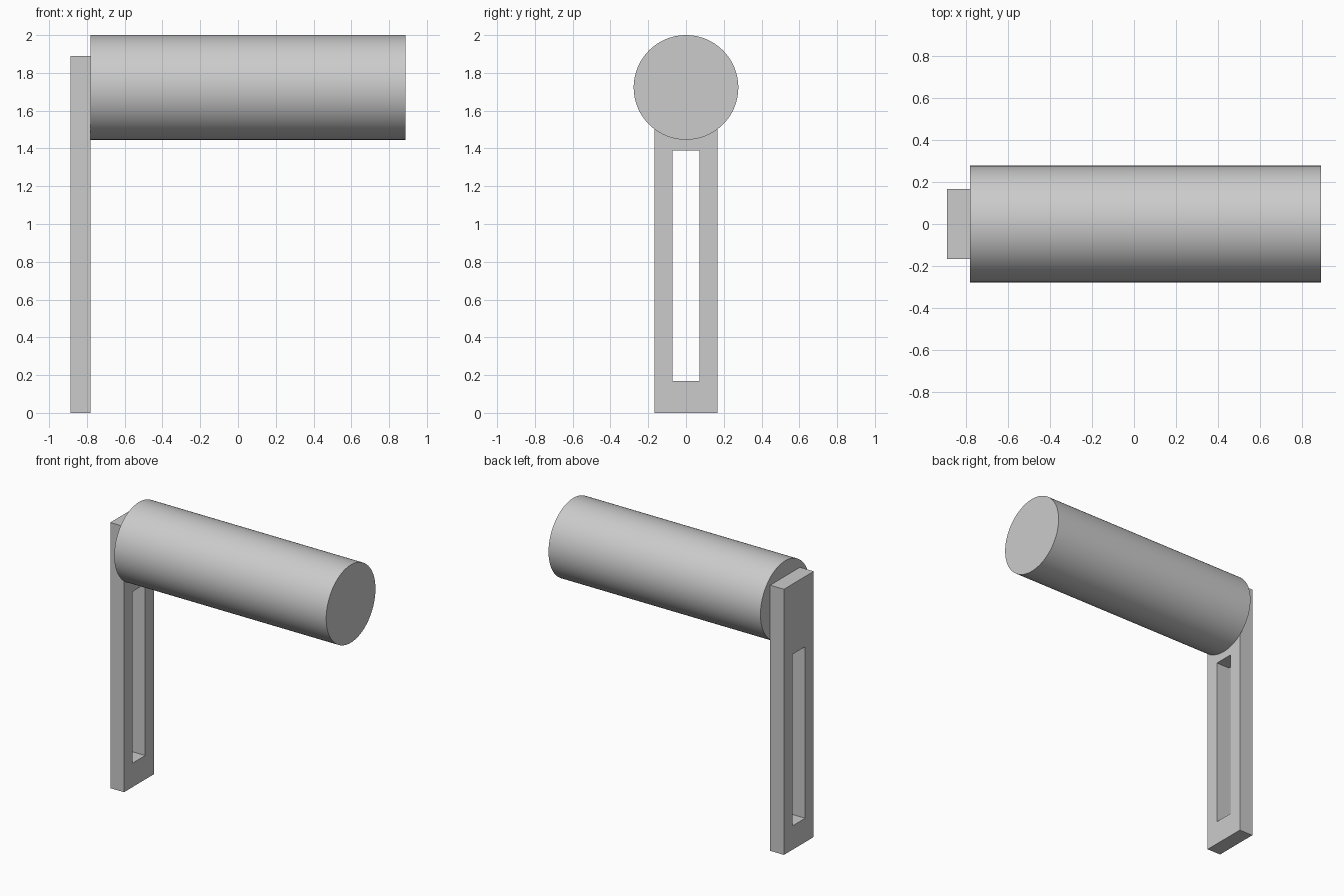
import bpy
import bmesh
import math
from mathutils import Matrix, Vector

cube = bpy.data.objects.get("Cube")
if cube:
    bpy.data.objects.remove(cube, do_unlink=True)

grey = bpy.data.materials.new("light_grey")
grey.use_nodes = True
colour = (0.6, 0.6, 0.6, 1)
grey.diffuse_color = colour
grey.node_tree.nodes["Principled BSDF"].inputs["Base Color"].default_value = colour

BACK_X, JOIN_X, END_X = -0.888, -0.78, 0.888
RADIUS = 0.277


def add_object(name, bm):
    bmesh.ops.recalc_face_normals(bm, faces=bm.faces)
    mesh = bpy.data.meshes.new(name)
    bm.to_mesh(mesh)
    bm.free()
    mesh.materials.append(grey)
    obj = bpy.data.objects.new(name, mesh)
    bpy.context.collection.objects.link(obj)
    return obj


def rectangle(bm, half_width, low, high):
    corners = ((-half_width, low), (half_width, low), (half_width, high), (-half_width, high))
    return [bm.verts.new((BACK_X, y, z)) for y, z in corners]


# Upright plate: a rectangular ring around the slot, extruded to thickness
bm = bmesh.new()
outer = rectangle(bm, 0.167, 0, 1.89)
inner = rectangle(bm, 0.071, 0.17, 1.39)
for i in range(4):
    j = (i + 1) % 4
    bm.faces.new((outer[i], outer[j], inner[j], inner[i]))
ring = bmesh.ops.extrude_face_region(bm, geom=bm.faces[:], use_keep_orig=True)
moved = [g for g in ring["geom"] if isinstance(g, bmesh.types.BMVert)]
bmesh.ops.translate(bm, verts=moved, vec=Vector((JOIN_X - BACK_X, 0, 0)))
add_object("slotted_upright", bm)

# Horizontal cylinder projecting from the upright
bm = bmesh.new()
place = Matrix.Translation(((JOIN_X + END_X) / 2, 0, 2 - RADIUS)) @ Matrix.Rotation(math.pi / 2, 4, "Y")
bmesh.ops.create_cone(bm, cap_ends=True, segments=96, radius1=RADIUS, radius2=RADIUS,
                      depth=END_X - JOIN_X, matrix=place)
barrel = add_object("horizontal_cylinder", bm)

bpy.ops.object.select_all(action="DESELECT")
barrel.select_set(True)
bpy.context.view_layer.objects.active = barrel
bpy.ops.object.shade_smooth_by_angle(angle=math.radians(30))
